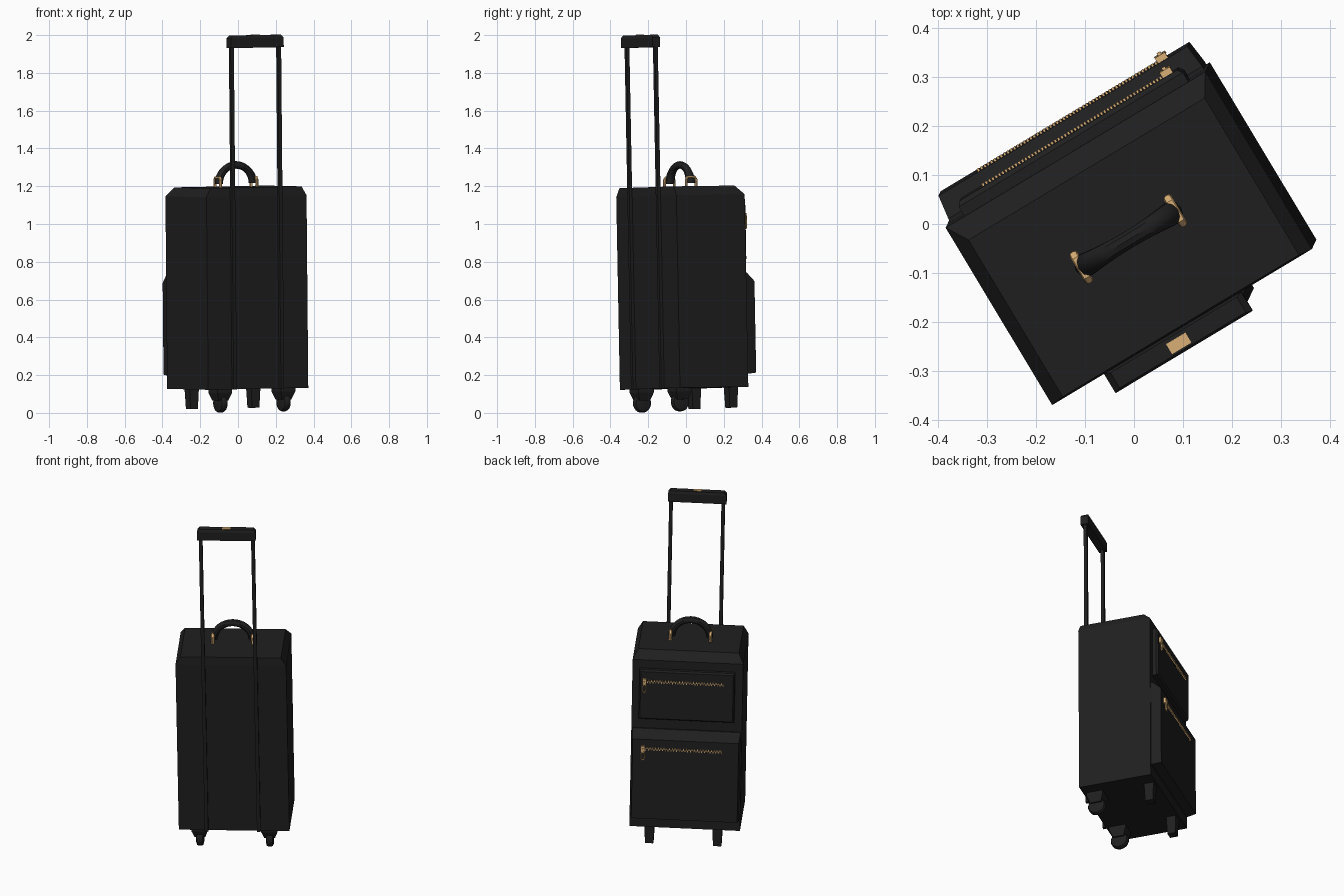
import bpy, bmesh
from math import sin, cos, pi, radians
from mathutils import Matrix, Vector, Quaternion

if "Cube" in bpy.data.objects:
    bpy.data.objects.remove(bpy.data.objects["Cube"])

# Materials
def material(name, rgb):
    m = bpy.data.materials.new(name)
    m.diffuse_color = (*rgb, 1)
    m.use_nodes = True
    m.node_tree.nodes["Principled BSDF"].inputs["Base Color"].default_value = m.diffuse_color
    return m

BLACK = material("black_leather", (0.014, 0.014, 0.014))
GOLD = material("gold_metal", (0.70, 0.43, 0.18))

# The case stands turned about 31 degrees and leans very slightly
lean = Vector((0, 0, 1)).rotation_difference(Vector((-0.009, -0.019, 1)))
PLACE = (Matrix.Translation((-0.0015, -0.01, 0.13)) @ lean.to_matrix().to_4x4()
         @ Matrix.Rotation(radians(31), 4, 'Z') @ Matrix.Translation((0, 0, -0.13)))


def make(name, bm, mat, smooth=False):
    bmesh.ops.recalc_face_normals(bm, faces=bm.faces)
    mesh = bpy.data.meshes.new(name)
    bm.to_mesh(mesh)
    bm.free()
    mesh.materials.append(mat)
    ob = bpy.data.objects.new(name, mesh)
    bpy.context.collection.objects.link(ob)
    ob.matrix_world = PLACE
    if smooth:
        bpy.ops.object.select_all(action='DESELECT')
        ob.select_set(True)
        bpy.context.view_layer.objects.active = ob
        bpy.ops.object.shade_smooth_by_angle(angle=radians(35))
    return ob


def skin(bm, rings, closed=False):
    """Join rings of points into a tube, capped unless it closes on itself."""
    vs = [[bm.verts.new(p) for p in r] for r in rings]
    n = len(vs[0])
    pairs = list(zip(vs, vs[1:])) + ([(vs[-1], vs[0])] if closed else [])
    for a, b in pairs:
        for i in range(n):
            j = (i + 1) % n
            bm.faces.new((a[i], a[j], b[j], b[i]))
    if not closed:
        bm.faces.new(vs[0])
        bm.faces.new(vs[-1])


def rect_z(x0, x1, y0, y1, z):
    return [(x0, y0, z), (x1, y0, z), (x1, y1, z), (x0, y1, z)]


def rect_y(x0, x1, z0, z1, y):
    return [(x0, y, z0), (x1, y, z0), (x1, y, z1), (x0, y, z1)]


def box(bm, c, s):
    x, y, z = c
    a, b, h = (v / 2 for v in s)
    skin(bm, [rect_z(x - a, x + a, y - b, y + b, z - h),
              rect_z(x - a, x + a, y - b, y + b, z + h)])


# Body with sloped upper edges
W, B, F = 0.309, -0.211, 0.211
bm = bmesh.new()
skin(bm, [rect_z(-W, W, B, F, 0.13), rect_z(-W, W, B, F, 1.15),
          rect_z(-W + 0.028, W - 0.028, B + 0.004, F - 0.045, 1.197)])
make("case_body", bm, BLACK)

# Front pockets
bm = bmesh.new()
skin(bm, [rect_y(-0.302, 0.302, 0.20, 0.735, F - 0.01),
          rect_y(-0.302, 0.302, 0.20, 0.735, F + 0.008),
          rect_y(-0.296, 0.296, 0.205, 0.69, F + 0.058)])
make("lower_pocket", bm, BLACK)
bm = bmesh.new()
skin(bm, [rect_y(-0.265, 0.268, 0.80, 1.10, F - 0.01),
          rect_y(-0.265, 0.268, 0.80, 1.10, F + 0.022),
          rect_y(-0.257, 0.260, 0.808, 1.092, F + 0.032)])
make("upper_pocket", bm, BLACK)

# Zips: interlocking teeth, slider and hanging pull
for label, y, z in (("lower", F + 0.058, 0.635), ("upper", F + 0.032, 1.035)):
    bm = bmesh.new()
    n = 56
    for i in range(n):
        x = -0.2 + 0.43 * i / (n - 1)
        box(bm, (x, y + 0.002, z + (0.004 if i % 2 else -0.004)), (0.005, 0.008, 0.011))
    make(label + "_zip_teeth", bm, GOLD)
    bm = bmesh.new()
    box(bm, (0.238, y + 0.006, z), (0.024, 0.014, 0.034))
    box(bm, (0.238, y + 0.014, z - 0.008), (0.008, 0.010, 0.024))
    make(label + "_zip_slider", bm, GOLD)
    bm = bmesh.new()
    rings = []
    for i in range(16):
        t = 2 * pi * i / 16
        rings.append([(0.238 + (0.010 + r) * cos(t), y + 0.012 + d,
                       z - 0.040 + (0.026 + r) * sin(t))
                      for r, d in ((-0.003, -0.003), (0.003, -0.003), (0.003, 0.003), (-0.003, 0.003))])
    skin(bm, rings, closed=True)
    make(label + "_zip_pull", bm, GOLD)

# Carry handle: arched strap, wider at its ends
bm = bmesh.new()
rings = []
for i in range(17):
    t = pi * i / 16
    half = 0.019 + 0.007 * abs(cos(t)) ** 2
    ring = []
    for k in range(10):
        a = 2 * pi * k / 10
        r = 0.020 * cos(a)
        ring.append(((0.105 + r) * cos(t), half * sin(a), 1.215 + (0.098 + r) * sin(t)))
    rings.append(ring)
skin(bm, rings)
make("carry_handle", bm, BLACK, True)

# Gold staples holding the carry handle
for side, label in ((-1, "left"), (1, "right")):
    bm = bmesh.new()
    path = [(-0.030, 1.19), (-0.030, 1.235), (-0.022, 1.247), (0.022, 1.247), (0.030, 1.235), (0.030, 1.19)]
    rings = []
    for i, (y, z) in enumerate(path):
        p, q = path[max(i - 1, 0)], path[min(i + 1, 5)]
        d = Vector((0, q[0] - p[0], q[1] - p[1])).normalized()
        nrm = d.cross(Vector((1, 0, 0)))
        rings.append([Vector((side * 0.112, y, z)) + 0.009 * cos(k * pi / 4) * Vector((1, 0, 0))
                      + 0.007 * sin(k * pi / 4) * nrm for k in range(8)])
    skin(bm, rings)
    make(label + "_handle_staple", bm, GOLD, True)

# Telescopic poles
for x, label in ((-0.153, "left"), (0.139, "right")):
    bm = bmesh.new()
    box(bm, (x, -0.221, 1.04), (0.020, 0.018, 1.82))
    make(label + "_pole", bm, BLACK)

# Pull grip with chamfered top and gold button
bm = bmesh.new()
gx = -0.008
skin(bm, [rect_z(gx - 0.163, gx + 0.163, -0.247, -0.201, 1.937),
          rect_z(gx - 0.163, gx + 0.163, -0.247, -0.201, 1.988),
          rect_z(gx - 0.150, gx + 0.150, -0.242, -0.206, 2.003)])
make("pull_grip", bm, BLACK)
bm = bmesh.new()
box(bm, (gx, -0.226, 2.002), (0.046, 0.024, 0.008))
make("grip_button", bm, GOLD)

# Rear wheels with brackets, and front feet
for s, label in ((-1, "left"), (1, "right")):
    x, y = s * 0.195, -0.145
    bm = bmesh.new()
    rings = []
    for off, r in ((-0.021, 0.034), (-0.017, 0.046), (-0.008, 0.051),
                   (0.008, 0.051), (0.017, 0.046), (0.021, 0.034)):
        rings.append([(x + off, y + r * cos(k * pi / 12), 0.057 + r * sin(k * pi / 12)) for k in range(24)])
    skin(bm, rings)
    make(label + "_wheel", bm, BLACK, True)
    bm = bmesh.new()
    skin(bm, [rect_z(x - 0.030, x + 0.030, y - 0.032, y + 0.032, 0.070),
              rect_z(x - 0.045, x + 0.045, y - 0.048, y + 0.048, 0.112),
              rect_z(x - 0.045, x + 0.045, y - 0.048, y + 0.048, 0.135)])
    make(label + "_wheel_bracket", bm, BLACK)
    bm = bmesh.new()
    x, y = s * 0.19 + 0.008, 0.17
    skin(bm, [rect_z(x - 0.023, x + 0.023, y - 0.023, y + 0.023, 0.022),
              rect_z(x - 0.028, x + 0.028, y - 0.028, y + 0.028, 0.135)])
    make(label + "_front_foot", bm, BLACK)
